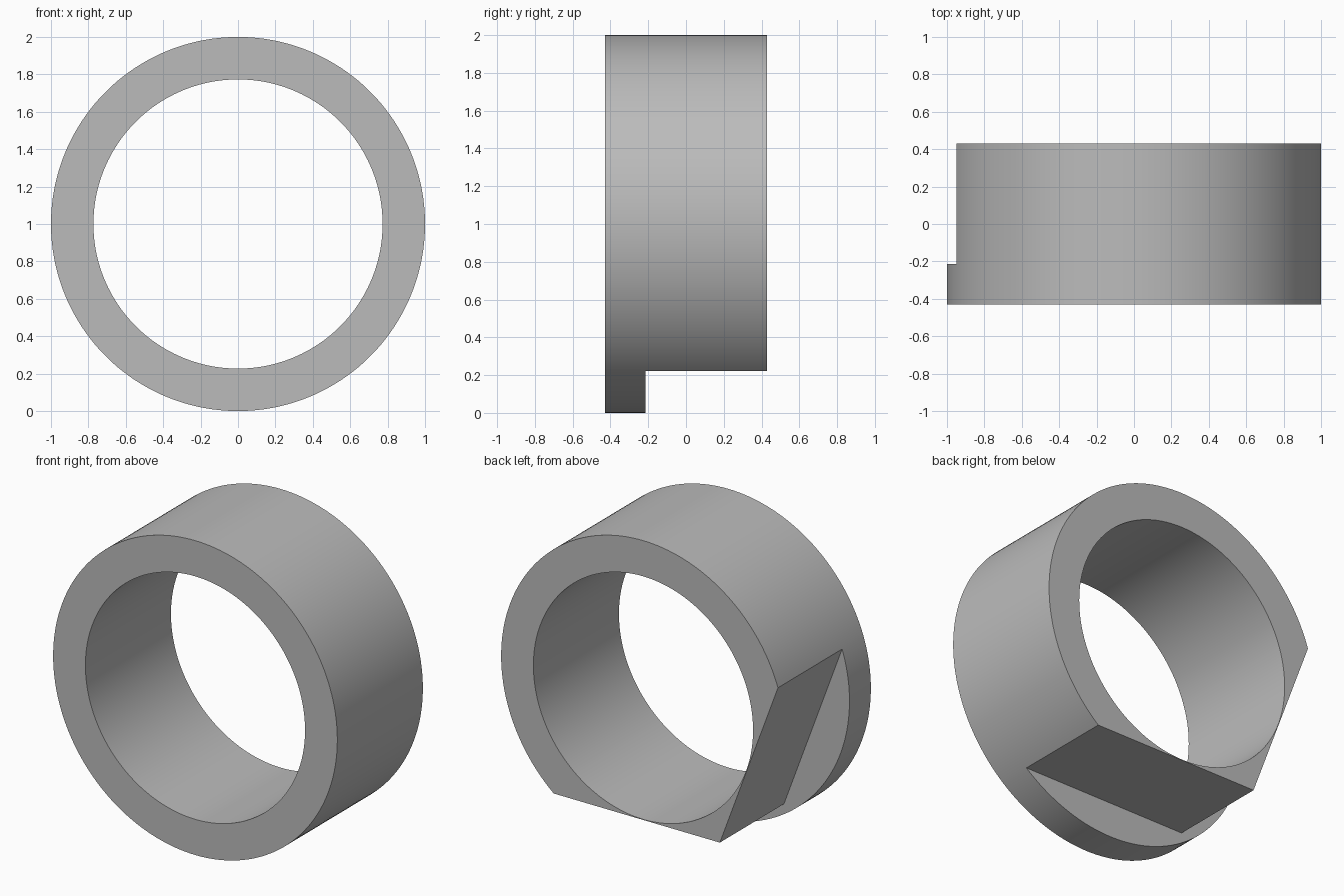
import bpy, bmesh, math

if "Cube" in bpy.data.objects:
    bpy.data.objects.remove(bpy.data.objects["Cube"])

R_OUT, R_IN = 1.0, 0.773          # ring radii
FLAT = 0.777                      # distance of the flats from the axis
Y0, STEP, Y1 = -0.43, -0.215, 0.43
NORMALS = [math.radians(200.5), math.radians(270)]   # directions the flats face
HALF = math.acos(FLAT / R_OUT)


def body_radius(a):
    """Outer radius behind the rim: a circle trimmed by the two flats."""
    r = R_OUT
    for n in NORMALS:
        c = math.cos(a - n)
        if c > 0:
            r = min(r, FLAT / c)
    return r if r < R_OUT - 1e-5 else R_OUT


# Angles round the ring, including the exact corners of the flats
corners = [NORMALS[0] - HALF, sum(NORMALS) / 2, NORMALS[1] + HALF]
angles = [2 * math.pi * i / 180 for i in range(180)]
angles = [a for a in angles if all(abs(a - c) > 0.012 for c in corners)]
angles = sorted(angles + corners)

# Sweep the stepped cross-section round the axis
bm = bmesh.new()
sections = []
for a in angles:
    r = body_radius(a)
    section = [(R_IN, Y0), (R_OUT, Y0), (R_OUT, STEP),
               (r, STEP), (r, Y1), (R_IN, Y1)]
    sections.append([bm.verts.new((p * math.cos(a), y, 1 + p * math.sin(a)))
                     for p, y in section])
for i, s in enumerate(sections):
    t = sections[(i + 1) % len(sections)]
    for j in range(6):
        k = (j + 1) % 6
        bm.faces.new((s[j], s[k], t[k], t[j]))

# Close the step where the body is still round
bmesh.ops.remove_doubles(bm, verts=bm.verts[:], dist=1e-5)
bmesh.ops.recalc_face_normals(bm, faces=bm.faces[:])
mesh = bpy.data.meshes.new("collar_ring")
bm.to_mesh(mesh)
bm.free()

ring = bpy.data.objects.new("collar_ring", mesh)
bpy.context.collection.objects.link(ring)
grey = bpy.data.materials.new("plain grey")
grey.diffuse_color = (0.5, 0.5, 0.5, 1)
grey.use_nodes = True
grey.node_tree.nodes["Principled BSDF"].inputs["Base Color"].default_value = grey.diffuse_color
mesh.materials.append(grey)

# Smooth curved walls, sharp rims and flats
bpy.context.view_layer.objects.active = ring
ring.select_set(True)
bpy.ops.object.shade_smooth_by_angle(angle=math.radians(25))
